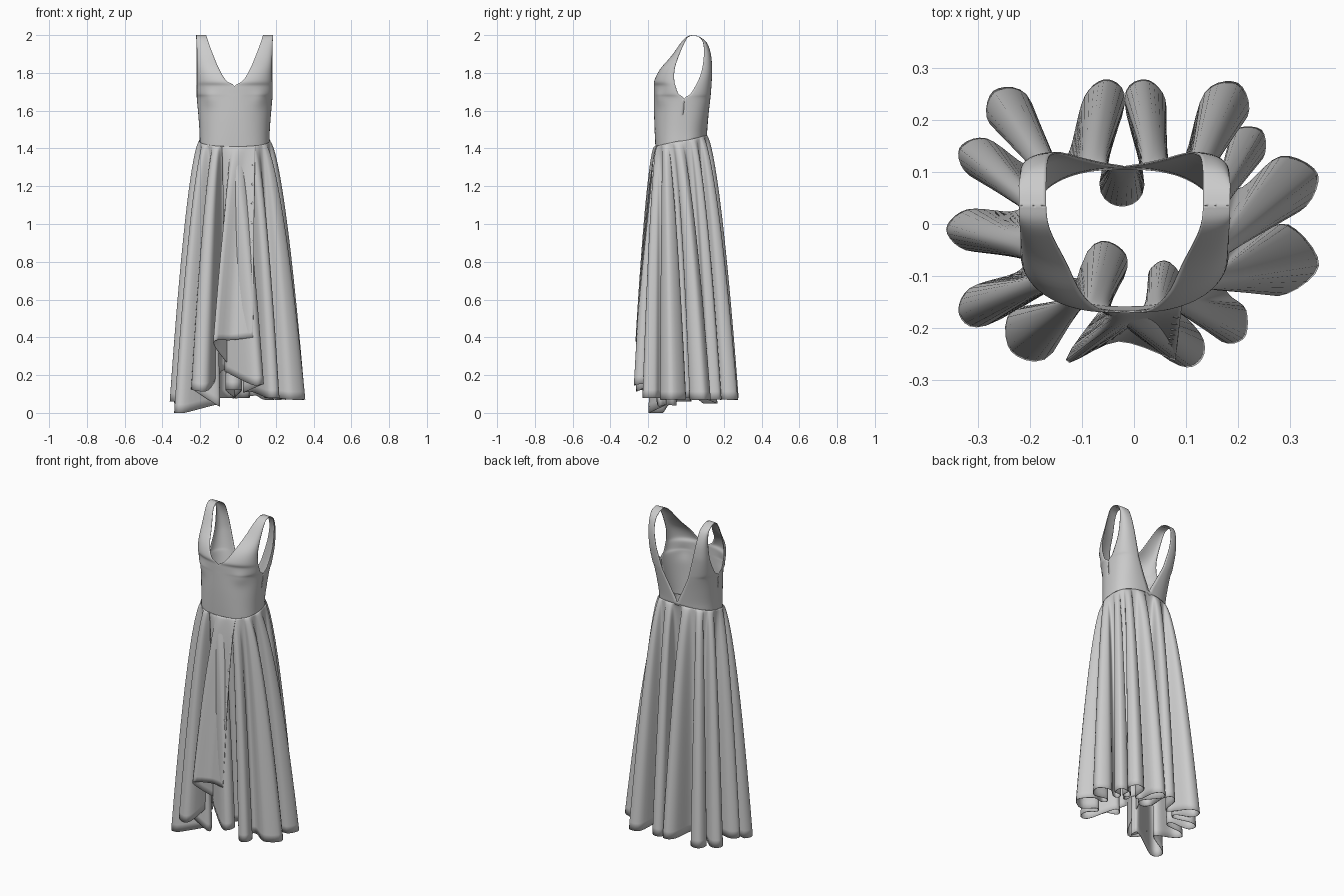
import bpy, math
from mathutils import Vector

if "Cube" in bpy.data.objects:
    bpy.data.objects.remove(bpy.data.objects["Cube"])

CX, CY, P = -0.018, -0.02, 0.8      # torso centre and roundness of its section


def spline(pts, n):
    """Catmull-Rom through pts (any dimension), n steps per span."""
    out = []
    for i in range(len(pts) - 1):
        a, b = pts[max(i - 1, 0)], pts[i]
        c, d = pts[i + 1], pts[min(i + 2, len(pts) - 1)]
        for k in range(n):
            t = k / n
            out.append([0.5 * (2 * q + (r - p) * t + (2 * p - 5 * q + 4 * r - s) * t * t
                               + (3 * q - p - 3 * r + s) * t ** 3)
                        for p, q, r, s in zip(a, b, c, d)])
    return out + [list(pts[-1])]


def grid_object(name, grids):
    verts, faces = [], []
    for rows in grids:
        base, w = len(verts), len(rows[0])
        verts += [p for r in rows for p in r]
        for j in range(len(rows) - 1):
            for i in range(w - 1):
                a = base + j * w + i
                faces.append((a, a + 1, a + w + 1, a + w))
    me = bpy.data.meshes.new(name)
    me.from_pydata(verts, [], faces)
    me.shade_smooth()
    ob = bpy.data.objects.new(name, me)
    bpy.context.collection.objects.link(ob)
    return ob


def modify(ob, kind, **settings):
    m = ob.modifiers.new(kind.title(), kind)
    for k, v in settings.items():
        setattr(m, k, v)


# Bodice: rows of (z, neckline x, neckline y, armhole x, armhole y), right half
front = [(1.40, 0, -.160, .183, -.02), (1.48, 0, -.164, .184, -.02),
         (1.57, 0, -.167, .190, -.015), (1.66, 0, -.168, .198, -.01),
         (1.69, 0, -.168, .199, -.04), (1.73, 0, -.168, .199, -.055),
         (1.76, .045, -.166, .198, -.062), (1.82, .082, -.135, .197, -.06),
         (1.89, .112, -.075, .198, -.038), (1.96, .138, -.025, .20, -.008),
         (1.99, .148, .005, .202, .012), (2.0, .151, .035, .203, .035)]
back = [(1.40, 0, .105, .183, -.02), (1.48, 0, .110, .184, -.02),
        (1.57, .042, .117, .190, -.015), (1.66, .085, .127, .198, -.01),
        (1.69, .095, .130, .199, .025), (1.76, .115, .135, .20, .065),
        (1.82, .13, .137, .20, .085), (1.90, .145, .130, .20, .095),
        (1.96, .15, .108, .20, .09), (1.99, .151, .07, .203, .068),
        (2.0, .151, .035, .203, .035)]


def panel(rows, n=20):
    grid, is_front = [], rows is front
    for z, ix, iy, ox, oy in spline(rows, 5):
        ix, line = max(ix, 0), []
        p = P + (.2 * min(max((z - 1.42) / .3, 0), 1) if is_front else 0)
        for k in range(n + 1):
            a = k / n * math.pi / 2
            x = ix + (ox - ix) * math.sin(a) ** p
            y = oy + (iy - oy) * max(math.cos(a), 0) ** p
            if is_front:                     # soft bust shaping
                g = math.exp(-((x - .13) ** 2 + (z - 1.665) ** 2) / .0015)
                x, y = x + .004 * g, y - .008 * g
            # bottom edge slopes with the waist seam
            line.append((x, y, min(max(z, 1.43 + .25 * (y - CY)), 2.0)))
        grid.append(line if is_front else line[::-1])
    return grid


bodice = grid_object("bodice", [panel(front), panel(back)])
bodice.location.x = CX
modify(bodice, 'MIRROR', use_clip=True)
modify(bodice, 'WELD', merge_threshold=0.0005)
modify(bodice, 'SOLIDIFY', thickness=0.003, offset=0)

# Skirt hem: fold tips (even) and valleys (odd), clockwise from the front edge
hem = [(.08, -.262, .40), (-.03, -.225, .385), (-.13, -.262, .37), (-.03, -.045, .22),
       (-.235, -.245, .12), (-.10, -.12, .04), (-.335, -.175, 0), (-.21, -.07, .04),
       (-.36, -.01, .06), (-.21, .04, .07), (-.335, .145, .05), (-.18, .12, .07),
       (-.27, .255, .07), (-.14, .12, .09), (-.05, .277, .08), (-.025, .035, .12),
       (.02, .277, .08), (.075, .12, .09), (.20, .27, .07), (.15, .11, .08),
       (.245, .18, .07), (.18, .08, .08), (.353, .095, .07), (.20, 0, .08),
       (.355, -.08, .07), (.17, -.11, .08), (.21, -.22, .08), (.04, -.08, .11),
       (.125, -.265, .15), (-.07, -.15, .22)]
radius = {3: .042, 15: .042, 27: .028, 4: .055, 12: .044, 18: .046, 22: .055, 24: .068}

# Round every fold into a loop; 4th value is its place round the waist
ctrl = []
for i, p in enumerate(hem):
    if i in (0, 1, 2, len(hem) - 1):
        ctrl.append((*p, i))
        continue
    p, mid = Vector(p), (Vector(hem[i - 1]) + Vector(hem[i + 1])) / 2
    inward = Vector((mid.x - p.x, mid.y - p.y, 0)).normalized()
    side = Vector((inward.y, -inward.x, 0)) * (1 if i % 2 else -1)
    w = radius.get(i, .022 if i % 2 else .038)
    for s in (-1, 0, 1):
        ctrl.append((*(p + side * w * s + inward * w * abs(s)), i + .33 * s))
columns = spline(ctrl, 5)


def waist(i):
    """Point on the waist seam, higher at the back, overlapping at the front."""
    th = math.radians(300 - 14 * i)
    c, s = math.cos(th), math.sin(th)
    grow = 1.045 if i < 2 else 1.045 - .025 * min((i - 2) / 4, 1)
    x = CX + .184 * grow * math.copysign(abs(c) ** P, c)
    y = CY + (.128 if s > 0 else .141) * grow * math.copysign(abs(s) ** P, s)
    return Vector((x, y, 1.44 + .03 * s))


def skirt_point(col, v):
    x, y, z, i = col
    top = waist(i)
    s = v ** .62                          # flares quickly, then hangs
    return (top.x + (x - top.x) * s, top.y + (y - top.y) * s,
            top.z + (max(z, 0) - top.z) * v)


ROWS = 44
skirt = grid_object("skirt", [[[skirt_point(c, (j / ROWS) ** 1.4) for c in columns]
                               for j in range(ROWS + 1)]])
modify(skirt, 'SOLIDIFY', thickness=0.003, offset=0)

# Small buttons down the front edge
for k in range(7):
    x, y, z = skirt_point(columns[1], .1 + .1 * k)
    bpy.ops.mesh.primitive_uv_sphere_add(segments=12, ring_count=6, radius=.007,
                                         location=(x, y - .001, z))
    ob = bpy.context.object
    ob.name = f"button_{k + 1}"
    ob.scale.y = .4
    ob.data.shade_smooth()
